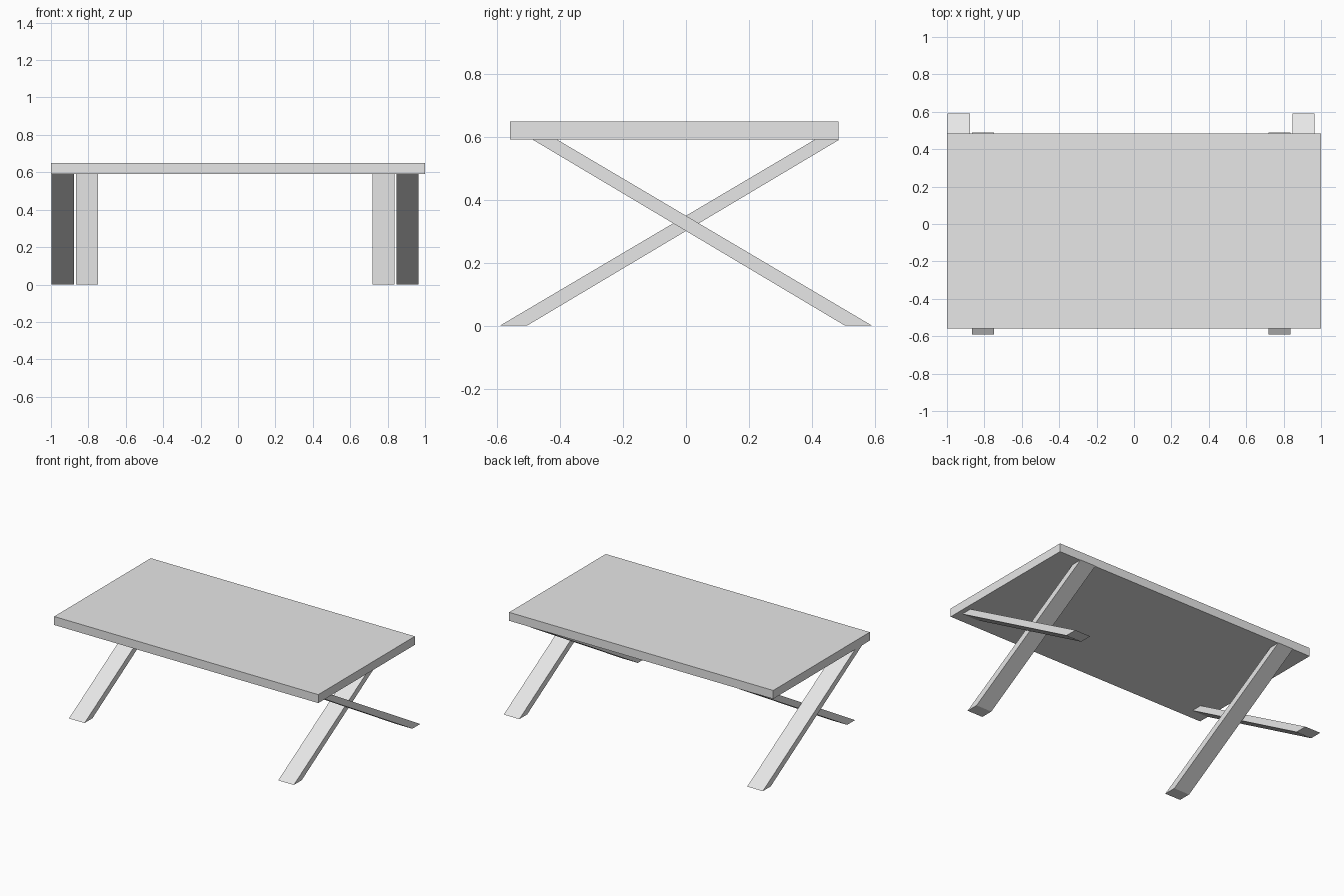
import bpy
import bmesh

cube = bpy.data.objects.get("Cube")
if cube:
    bpy.data.objects.remove(cube, do_unlink=True)

grey = bpy.data.materials.new("light_grey")
grey.use_nodes = True
colour = (0.8, 0.8, 0.8, 1.0)
grey.diffuse_color = colour
grey.node_tree.nodes["Principled BSDF"].inputs["Base Color"].default_value = colour


def extrude_x(name, profile, x0, x1):
    """Extrude a (y, z) outline from x0 to x1."""
    bm = bmesh.new()
    face = bm.faces.new([bm.verts.new((x0, y, z)) for y, z in profile])
    out = bmesh.ops.extrude_face_region(bm, geom=[face])
    moved = [g for g in out["geom"] if isinstance(g, bmesh.types.BMVert)]
    bmesh.ops.translate(bm, verts=moved, vec=(x1 - x0, 0, 0))
    bmesh.ops.recalc_face_normals(bm, faces=bm.faces)
    mesh = bpy.data.meshes.new(name)
    bm.to_mesh(mesh)
    bm.free()
    mesh.materials.append(grey)
    obj = bpy.data.objects.new(name, mesh)
    bpy.context.collection.objects.link(obj)
    return obj


UNDERSIDE, TOP = 0.592, 0.65
FRONT, BACK = -0.56, 0.485

# Table top
extrude_x("table_top", [(FRONT, UNDERSIDE), (BACK, UNDERSIDE), (BACK, TOP), (FRONT, TOP)], -1, 1)

# Slanted legs, crossing in pairs; side -1 has its foot at the front
leg = [(0.592, 0), (0.506, 0), (-0.488, UNDERSIDE), (-0.41, UNDERSIDE)]
for name, side, x in [("right_front_leg", -1, -0.866), ("left_front_leg", -1, 0.719),
                      ("right_back_leg", 1, -0.996), ("left_back_leg", 1, 0.848)]:
    extrude_x(name, [(side * y, z) for y, z in leg], x, x + 0.118)
